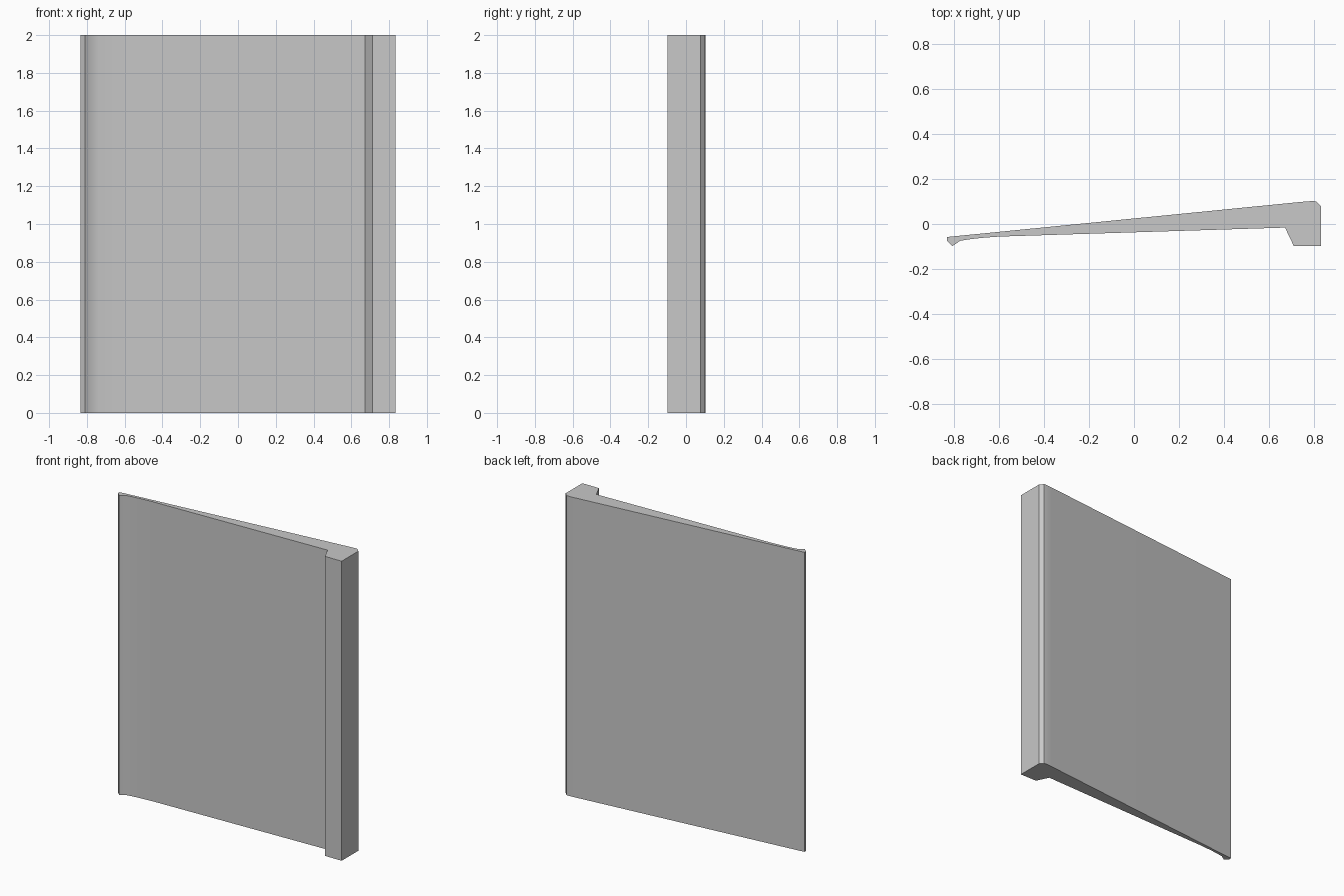
import bpy, bmesh, math

cube = bpy.data.objects.get("Cube")
if cube:
    bpy.data.objects.remove(cube, do_unlink=True)

# Single grey material
grey = bpy.data.materials.new("plain_grey")
grey.use_nodes = True
colour = (0.58, 0.58, 0.58, 1)
grey.diffuse_color = colour
grey.node_tree.nodes["Principled BSDF"].inputs["Base Color"].default_value = colour

# Tapered board cross-section, counter-clockwise from above
HEIGHT = 2.0
profile = [
    (-0.834, -0.058), (-0.834, -0.074), (-0.809, -0.098),   # thin edge lip
    (-0.775, -0.075), (-0.74, -0.069), (-0.68, -0.062), (-0.6, -0.056),
    (0.673, -0.016), (0.712, -0.098),                        # slanted step
    (0.834, -0.098), (0.834, 0.078), (0.812, 0.101),         # thick edge
    (0.79, 0.102), (0.75, 0.099),
]

bm = bmesh.new()
base = bm.faces.new([bm.verts.new((x, y, 0)) for x, y in profile])
extruded = bmesh.ops.extrude_face_region(bm, geom=[base], use_keep_orig=True)
top_verts = [v for v in extruded["geom"] if isinstance(v, bmesh.types.BMVert)]
bmesh.ops.translate(bm, verts=top_verts, vec=(0, 0, HEIGHT))
bmesh.ops.recalc_face_normals(bm, faces=bm.faces)
mesh = bpy.data.meshes.new("tapered_board")
bm.to_mesh(mesh)
bm.free()

board = bpy.data.objects.new("tapered_board", mesh)
bpy.context.collection.objects.link(board)
mesh.materials.append(grey)

# Smooth the gentle curves, keep the corners crisp
bpy.ops.object.select_all(action="DESELECT")
board.select_set(True)
bpy.context.view_layer.objects.active = board
bpy.ops.object.shade_smooth_by_angle(angle=math.radians(25))
